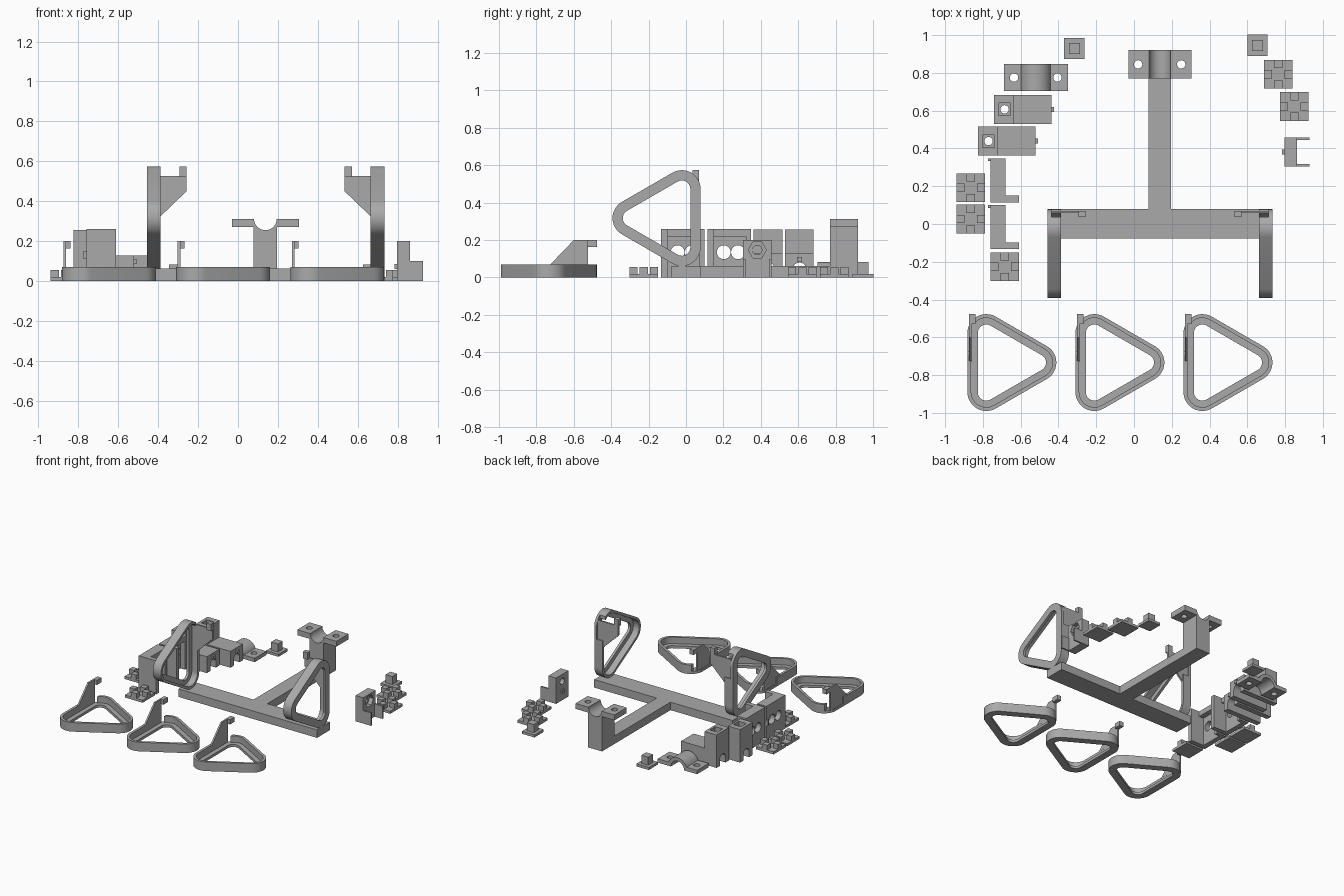
import bpy, bmesh
from math import radians, cos, sin, pi
from mathutils import Matrix, Vector

cube = bpy.data.objects.get("Cube")
if cube:
    bpy.data.objects.remove(cube, do_unlink=True)

grey = bpy.data.materials.new("plain grey plastic")
grey.use_nodes = True
grey.diffuse_color = (0.4, 0.4, 0.4, 1)
grey.node_tree.nodes["Principled BSDF"].inputs["Base Color"].default_value = (0.4, 0.4, 0.4, 1)

# Maps profile (a, b) and depth d to world axes
AXES = {"x": lambda a, b, d: (d, a, b),
        "y": lambda a, b, d: (a, d, b),
        "z": lambda a, b, d: (a, b, d)}


def finish(name, bm):
    bmesh.ops.recalc_face_normals(bm, faces=bm.faces)
    mesh = bpy.data.meshes.new(name)
    bm.to_mesh(mesh)
    bm.free()
    mesh.materials.append(grey)
    obj = bpy.data.objects.new(name, mesh)
    bpy.context.collection.objects.link(obj)
    return obj


def prism(name, pts, lo, hi, axis):
    """Extrude a closed profile along an axis."""
    bm = bmesh.new()
    ends = [[bm.verts.new(AXES[axis](a, b, d)) for a, b in pts] for d in (lo, hi)]
    bm.faces.new(ends[0])
    bm.faces.new(ends[1])
    n = len(pts)
    for i in range(n):
        j = (i + 1) % n
        bm.faces.new((ends[0][i], ends[0][j], ends[1][j], ends[1][i]))
    return finish(name, bm)


def box(name, x0, x1, y0, y1, z0, z1):
    return prism(name, [(x0, y0), (x1, y0), (x1, y1), (x0, y1)], z0, z1, "z")


def rod(name, a, b, r, lo, hi, axis, sides=32):
    pts = [(a + r * cos(2 * pi * i / sides), b + r * sin(2 * pi * i / sides)) for i in range(sides)]
    return prism(name, pts, lo, hi, axis)


def cut(obj, *cutters):
    """Subtract each cutter, then discard it."""
    for c in cutters:
        c.hide_render = True
        mod = obj.modifiers.new("cut", "BOOLEAN")
        mod.operation = "DIFFERENCE"
        mod.solver = "EXACT"
        mod.object = c
        bpy.context.view_layer.objects.active = obj
        bpy.ops.object.modifier_apply(modifier=mod.name)
        bpy.data.objects.remove(c, do_unlink=True)
    return obj


def smooth(obj):
    bpy.ops.object.select_all(action="DESELECT")
    obj.select_set(True)
    bpy.context.view_layer.objects.active = obj
    bpy.ops.object.shade_smooth_by_angle(angle=radians(30))


def arc(cx, cz, r, a0, a1, n=16):
    return [(cx + r * cos(radians(a0 + (a1 - a0) * i / n)),
             cz + r * sin(radians(a0 + (a1 - a0) * i / n))) for i in range(n + 1)]


# Rounded triangular loop with a stepped section and a hooked tab
def loop_handle(name, matrix):
    corners = [(0.1, 0.413, 60), (0.1, 0.1, 180), (0.371, 0.2565, 300)]
    section = [(0.1, 0), (0.1, 0.07), (0.08, 0.07), (0.08, 0.02), (0.045, 0.02), (0.045, 0)]
    bm = bmesh.new()
    rows = []
    for u, v, start in corners:
        for i in range(13):
            a = radians(start + i * 10)
            rows.append([bm.verts.new((u + r * cos(a), v + r * sin(a), h)) for r, h in section])
    for i in range(len(rows)):
        p, q = rows[i - 1], rows[i]
        for k in range(len(section)):
            bm.faces.new((p[k - 1], p[k], q[k], q[k - 1]))
    ring = finish(name + "_loop", bm)
    cut(ring, box("wall_gap", -0.05, 0.04, 0.318, 0.6, 0.02, 0.1))
    tab = prism(name + "_tab", [(0.26, 0.065), (0.39, 0.2), (0.513, 0.2), (0.513, 0.163),
                                (0.465, 0.163), (0.465, 0.02), (0.318, 0.02), (0.318, 0.065)],
                0.008, 0.021, "x")
    hook = box(name + "_hook", 0.008, 0.042, 0.46, 0.513, 0.163, 0.2)
    for part in (ring, tab, hook):
        part.data.transform(matrix)
        if matrix.determinant() < 0:
            part.data.flip_normals()
    smooth(ring)


def frame_matrix(origin, u, v, h):
    m = Matrix((u, v, h)).transposed().to_4x4()
    m.translation = Vector(origin)
    return m


for i, x in enumerate((-0.882, -0.31, 0.262)):
    loop_handle("flat_handle_%d" % (i + 1), Matrix.Translation((x, -0.99, 0)))
for side, x, s in (("left", 0.733, -1), ("right", -0.457, 1)):
    loop_handle("upright_handle_" + side,
                frame_matrix((x, 0.078, 0.061), (0, -1, 0), (0, 0, 1), (s, 0, 0)))

# T-shaped frame
x0, x1 = 0.077, 0.196
prism("t_frame", [(-0.457, -0.077), (0.733, -0.077), (0.733, 0.08), (x1, 0.08), (x1, 0.92),
                  (x0, 0.92), (x0, 0.08), (-0.457, 0.08)], 0, 0.062, "z")

# Saddle post at the rear of the frame
post = prism("saddle_post", [(x0, 0), (x1, 0), (x1, 0.27), (0.305, 0.27), (0.305, 0.312), (x1, 0.312)]
             + arc(0.137, 0.312, 0.057, 0, -180)
             + [(x0, 0.312), (-0.03, 0.312), (-0.03, 0.27), (x0, 0.27)], 0.77, 0.92, "y")
cut(post, *[rod("bolt_hole", x, 0.845, 0.022, 0.2, 0.4, "z") for x in (0.022, 0.25)])
smooth(post)

# Arched clamp with bolt flanges
cx = -0.52
clamp = prism("clamp", [(-0.688, 0), (cx - 0.057, 0)] + arc(cx, 0, 0.057, 170, 10)
              + [(cx + 0.057, 0), (-0.35, 0), (-0.35, 0.03)]
              + arc(cx, 0, 0.083, 21.2, 158.8) + [(-0.688, 0.03)], 0.704, 0.847, "y")
cut(clamp, *[rod("bolt_hole", x, 0.775, 0.022, -0.1, 0.1, "z") for x in (-0.635, -0.405)])
smooth(clamp)

# Stepped blocks with a nut pocket, a screw hole and an arched channel
for i, (x, y) in enumerate(((-0.74, 0.53), (-0.825, 0.362))):
    name = "stepped_block_%d" % (i + 1)
    block = prism(name, [(x, 0), (x + 0.304, 0), (x + 0.304, 0.127), (x + 0.103, 0.127),
                         (x + 0.103, 0.256), (x, 0.256)], y, y + 0.153, "y")
    mid = y + 0.077
    channel = [(mid - 0.035, -0.1)] + arc(mid, 0.045, 0.035, 180, 0) + [(mid + 0.035, -0.1)]
    cut(block, prism("channel", channel, x - 0.1, x + 0.4, "x"),
        box("nut_pocket", x + 0.023, x + 0.087, mid - 0.033, mid + 0.033, 0.2, 0.3),
        rod("screw_hole", x + 0.055, mid, 0.022, 0.03, 0.25, "z"))
    box(name + "_nub", x + 0.3, x + 0.317, mid - 0.013, mid + 0.013, 0.085, 0.11)

# L-shaped sensor brackets with twin holes
for i, y in enumerate((0.114, -0.133)):
    name = "twin_hole_bracket_%d" % (i + 1)
    plate = prism(name, [(-0.76, y), (-0.61, y), (-0.61, y + 0.036), (-0.68, y + 0.036),
                         (-0.68, y + 0.233), (-0.76, y + 0.233)], 0, 0.26, "z")
    cut(plate, box("pocket", -0.72, -0.6, y + 0.036, y + 0.206, -0.1, 0.22),
        *[rod("sensor_hole", y + d, 0.135, 0.037, -0.9, -0.5, "x") for d in (0.088, 0.164)])
    box(name + "_nub", -0.773, -0.755, y + 0.219, y + 0.233, 0.11, 0.15)

# Nut trap block with two thin side arms
block = box("nut_trap_block", 0.796, 0.862, 0.305, 0.457, 0, 0.2)
cut(block, rod("hex_pocket", 0.381, 0.147, 0.048, 0.83, 0.95, "x", 6),
    rod("axle_hole", 0.381, 0.147, 0.025, 0.7, 0.95, "x"))
for y in (0.305, 0.445):
    box("nut_trap_arm", 0.855, 0.928, y, y + 0.012, 0, 0.1)
box("nut_trap_nub", 0.784, 0.8, 0.368, 0.394, 0.06, 0.085)

# Square feet with four edge studs
s, w = 0.152, 0.043
for i, (x, y) in enumerate(((-0.94, 0.116), (-0.94, -0.05), (-0.76, -0.302),
                            (0.688, 0.717), (0.773, 0.546))):
    name = "studded_foot_%d" % (i + 1)
    box(name, x, x + s, y, y + s, 0, 0.02)
    m = (s - w) / 2
    for dx, dy in ((m, 0), (m, s - w), (0, m), (s - w, m)):
        box(name + "_stud", x + dx, x + dx + w, y + dy, y + dy + w, 0.01, 0.056)

# Small feet with one central stud
for i, (x, y) in enumerate(((-0.37, 0.873), (0.6, 0.89))):
    name = "small_foot_%d" % (i + 1)
    box(name, x, x + 0.107, y, y + 0.112, 0, 0.02)
    box(name + "_stud", x + 0.025, x + 0.083, y + 0.027, y + 0.085, 0.01, 0.083)
